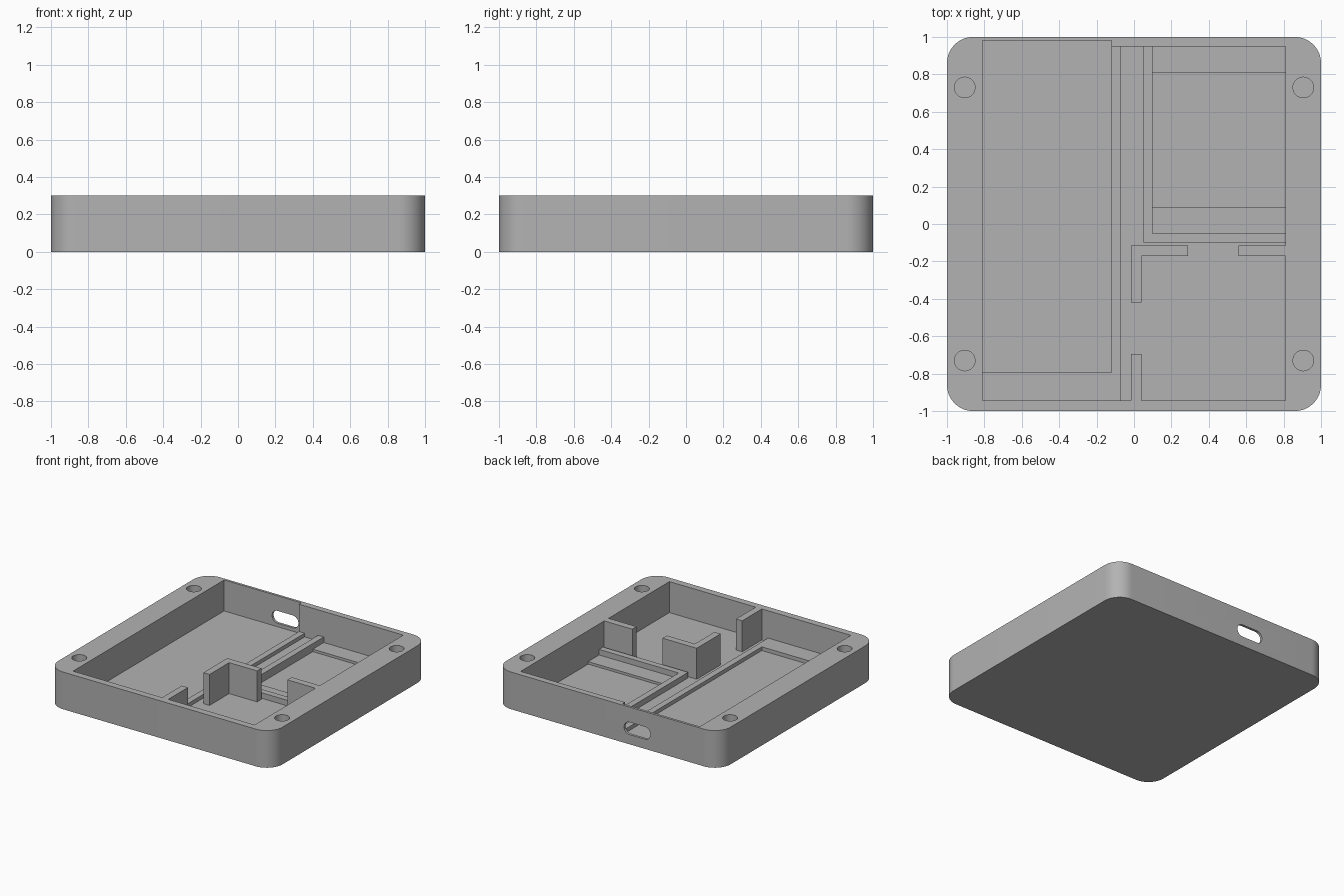
import bpy
import bmesh
import math
from mathutils import Matrix, Vector

if "Cube" in bpy.data.objects:
    bpy.data.objects.remove(bpy.data.objects["Cube"], do_unlink=True)

HEIGHT = 0.3
FLOOR = 0.05
SHELF = 0.08
RIDGE = 0.095

grey = bpy.data.materials.new("plain_grey")
grey.use_nodes = True
colour = (0.45, 0.45, 0.45, 1)
grey.diffuse_color = colour
grey.node_tree.nodes["Principled BSDF"].inputs["Base Color"].default_value = colour


def prism(name, outline, low, high, matrix=None):
    """Extrude a flat outline from low to high."""
    bm = bmesh.new()
    face = bm.faces.new([bm.verts.new((x, y, low)) for x, y in outline])
    top = bmesh.ops.extrude_face_region(bm, geom=[face])["geom"]
    moved = [v for v in top if isinstance(v, bmesh.types.BMVert)]
    bmesh.ops.translate(bm, verts=moved, vec=Vector((0, 0, high - low)))
    if matrix:
        bm.transform(matrix)
    bmesh.ops.recalc_face_normals(bm, faces=bm.faces)
    mesh = bpy.data.meshes.new(name)
    bm.to_mesh(mesh)
    bm.free()
    obj = bpy.data.objects.new(name, mesh)
    bpy.context.collection.objects.link(obj)
    mesh.materials.append(grey)
    return obj


def rounded(width, depth, radius, steps=12, cx=0, cy=0):
    """Outline of a rectangle with rounded corners."""
    points = []
    for i, (sx, sy) in enumerate([(1, 1), (-1, 1), (-1, -1), (1, -1)]):
        for k in range(steps + 1):
            a = math.pi / 2 * (i + k / steps)
            points.append((cx + sx * (width / 2 - radius) + radius * math.cos(a),
                           cy + sy * (depth / 2 - radius) + radius * math.sin(a)))
    return points


def circle(cx, cy, radius, sides=32):
    return [(cx + radius * math.cos(2 * math.pi * k / sides),
             cy + radius * math.sin(2 * math.pi * k / sides)) for k in range(sides)]


def rect(x0, x1, y0, y1):
    return [(x0, y0), (x1, y0), (x1, y1), (x0, y1)]


def activate(obj):
    bpy.ops.object.select_all(action="DESELECT")
    obj.select_set(True)
    bpy.context.view_layer.objects.active = obj


def cut(target, cutter):
    cutter.hide_render = True
    mod = target.modifiers.new("cut", "BOOLEAN")
    mod.operation = "DIFFERENCE"
    mod.solver = "EXACT"
    mod.object = cutter
    activate(target)
    bpy.ops.object.modifier_apply(modifier=mod.name)
    bpy.data.objects.remove(cutter, do_unlink=True)


# Tray body with rounded vertical corners
body = prism("tray_body", rounded(2, 2, 0.14), 0, HEIGHT)

# Main cavity, deeper into the back wall on the port side
cavity = [(-0.81, -0.945), (0.81, -0.945), (0.81, 0.95),
          (-0.12, 0.95), (-0.12, 0.98), (-0.81, 0.98)]
cut(body, prism("cavity_cutter", cavity, FLOOR, 0.4))

# Shallow pocket in the floor of the smaller bay
cut(body, prism("pocket_cutter", rect(0.1, 0.81, 0.09, 0.81), 0.03, 0.2))

# Blind screw holes in the rim
for sx in (-1, 1):
    for sy in (-1, 1):
        cut(body, prism("screw_cutter", circle(sx * 0.905, sy * 0.73, 0.055), 0.06, 0.4))

# Rounded port slot through the back wall
slot = rounded(0.235, 0.1, 0.0499, 8, -0.265, 0.128)
cut(body, prism("port_cutter", slot, -1.1, -0.9, Matrix.Rotation(math.pi / 2, 4, "X")))

parts = [body]

# Raised L-shaped shelf framing the long bay
parts.append(prism("long_bay_shelf",
                   [(-0.81, -0.945), (-0.07, -0.945), (-0.07, 0.95),
                    (-0.12, 0.95), (-0.12, -0.795), (-0.81, -0.795)], FLOOR, SHELF))

# L-shaped ridge around the small bay
parts.append(prism("small_bay_ridge",
                   [(0.05, 0.95), (0.05, -0.1), (0.81, -0.1),
                    (0.81, -0.05), (0.1, -0.05), (0.1, 0.95)], FLOOR, RIDGE))

# Full-height divider walls around the front bay
parts.append(prism("corner_divider",
                   [(-0.015, -0.42), (0.04, -0.42), (0.04, -0.17),
                    (0.29, -0.17), (0.29, -0.115), (-0.015, -0.115)], FLOOR, HEIGHT))
parts.append(prism("side_divider", rect(0.56, 0.81, -0.17, -0.115), FLOOR, HEIGHT))
parts.append(prism("front_divider", rect(-0.015, 0.04, -0.945, -0.695), FLOOR, HEIGHT))

for part in parts:
    activate(part)
    bpy.ops.object.shade_smooth_by_angle(angle=math.radians(30))
